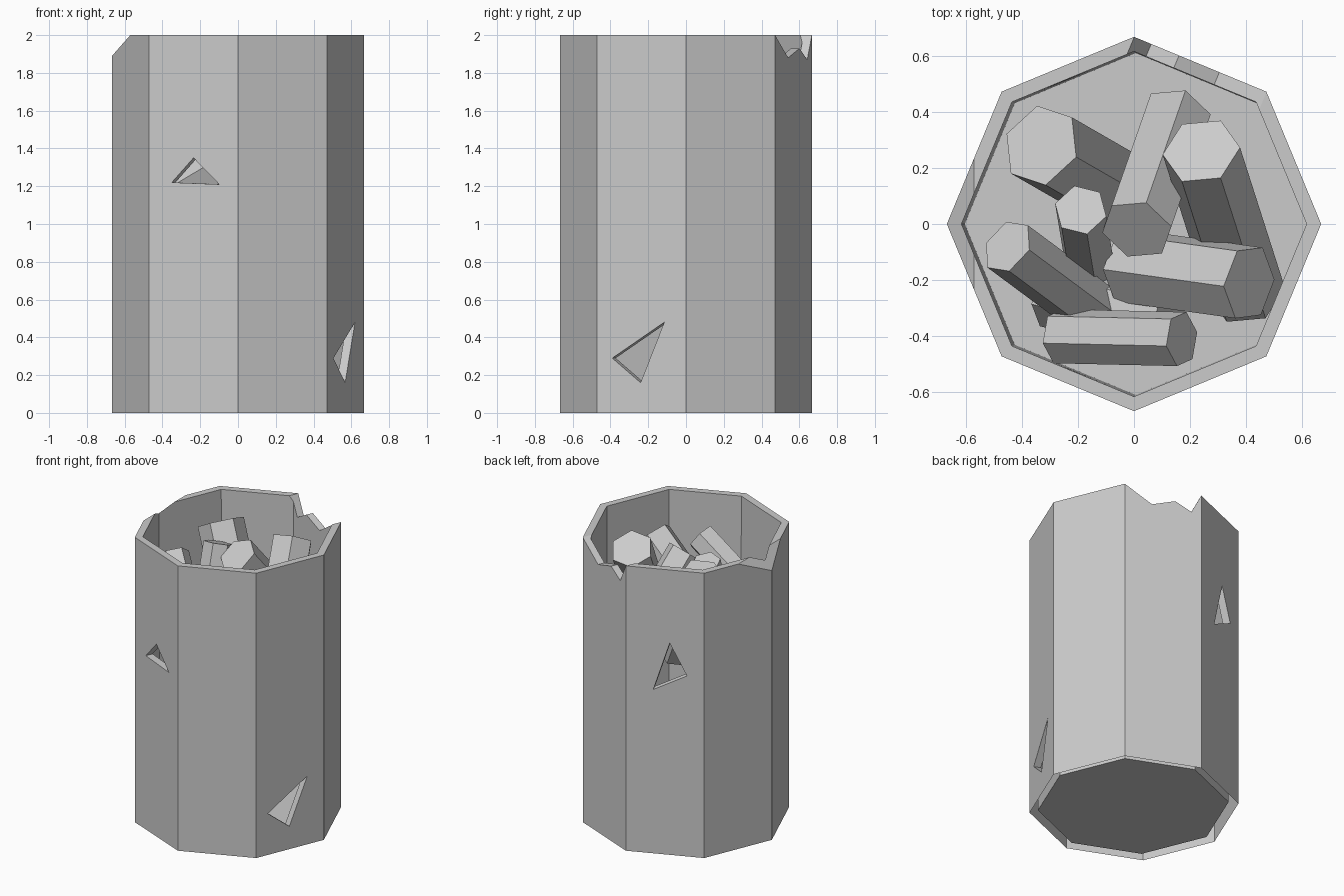
import bpy, bmesh
from math import cos, sin, radians, pi
from mathutils import Vector

if "Cube" in bpy.data.objects:
    bpy.data.objects.remove(bpy.data.objects["Cube"])

R, RI, H, FLOOR = 0.667, 0.615, 2.0, 0.012


def make_object(name, bm):
    bmesh.ops.recalc_face_normals(bm, faces=bm.faces)
    mesh = bpy.data.meshes.new(name)
    bm.to_mesh(mesh)
    bm.free()
    ob = bpy.data.objects.new(name, mesh)
    bpy.context.collection.objects.link(ob)
    return ob


def prism(name, pts, offset):
    """Closed prism: polygon pts swept by the offset vector."""
    bm = bmesh.new()
    a = [bm.verts.new(p) for p in pts]
    b = [bm.verts.new(p + offset) for p in pts]
    n = len(pts)
    bm.faces.new(a)
    bm.faces.new(b)
    for i in range(n):
        bm.faces.new((a[i], a[(i + 1) % n], b[(i + 1) % n], b[i]))
    return make_object(name, bm)


def ring(bm, r, z, dx=0.0):
    return [bm.verts.new((r * cos(i * pi / 4) + dx, r * sin(i * pi / 4), z)) for i in range(8)]


# octagonal barrel: outer wall, rim, inner wall and floor
bm = bmesh.new()
rings = [ring(bm, R, 0), ring(bm, R, H), ring(bm, RI, H), ring(bm, RI - 0.006, FLOOR, 0.006)]
bm.faces.new(rings[0])
bm.faces.new(rings[3])
for lo, hi in zip(rings, rings[1:]):
    for i in range(8):
        j = (i + 1) % 8
        bm.faces.new((lo[i], lo[j], hi[j], hi[i]))
barrel = make_object("barrel", bm)


# damage: each cut is drawn on a wall as (fraction along wall, height)
def wall_cutter(name, angle, outline):
    a, b = radians(angle), radians(angle + 45)
    p, q = Vector((cos(a), sin(a), 0)) * R, Vector((cos(b), sin(b), 0)) * R
    n = (p + q).normalized()
    pts = [p.lerp(q, f) + Vector((0, 0, z)) + n * 0.06 for f, z in outline]
    return prism(name, pts, n * -0.14)


cutters = [
    wall_cutter("front_hole_cutter", -135, [(0.257, 1.22), (0.5, 1.35), (0.79, 1.21)]),
    wall_cutter("right_hole_cutter", -45, [(0.172, 0.29), (0.49, 0.16), (0.756, 0.48)]),
    wall_cutter("back_hole_cutter", 90, [(0.56, 1.486), (0.78, 1.267), (0.35, 1.15)]),
    wall_cutter("rim_notch_cutter", 45, [(-0.002, 2.1), (-0.002, 2.0), (0.355, 1.88), (0.66, 1.93),
                                         (0.87, 1.87), (0.998, 2.0), (0.998, 2.1)]),
    prism("rim_corner_cutter", [Vector((x, -0.5, z)) for x, z in
                                ((-0.482, 2.1), (-0.75, 2.1), (-0.75, 1.796))], Vector((0, 1, 0))),
]
bpy.context.view_layer.objects.active = barrel
for c in cutters:
    m = barrel.modifiers.new(c.name, "BOOLEAN")
    m.operation, m.solver, m.object = "DIFFERENCE", "EXACT", c
    bpy.ops.object.modifier_apply(modifier=m.name)
    bpy.data.objects.remove(c)

# open underside between the outer wall and the floor
bm = bmesh.new()
bm.from_mesh(barrel.data)
low = [f for f in bm.faces if all(v.co.z < 0.001 for v in f.verts)]
bmesh.ops.delete(bm, geom=low, context="FACES_ONLY")
bm.to_mesh(barrel.data)
bm.free()


# six-sided chunks piled inside: upper end, lower end, radius, spin
def chunk(i, top, bottom, r, spin):
    top, bottom = Vector(top), Vector(bottom)
    axis = bottom - top
    u = axis.cross(Vector((0, 0, 1))).normalized()
    v = axis.cross(u).normalized()
    pts = []
    for k in range(6):
        t = radians(spin + 60 * k)
        pts.append(top + (u * cos(t) + v * sin(t)) * r)
    prism(f"chunk_{i}", pts, axis)


chunks = [
    ((0.24, 0.26, 1.90), (0.40, -0.24, 1.12), 0.140, 15),
    ((-0.33, 0.28, 1.86), (0.0, 0.09, 1.2), 0.150, 20),
    ((0.01, -0.02, 1.83), (0.15, 0.38, 1.3), 0.130, 30),
    ((-0.45, -0.08, 1.74), (-0.14, -0.31, 1.36), 0.105, 10),
    ((-0.19, 0.05, 1.84), (-0.15, -0.19, 1.2), 0.095, 25),
    ((0.41, -0.21, 1.76), (-0.02, -0.15, 1.40), 0.140, 20),
    ((0.17, -0.41, 1.75), (-0.27, -0.40, 1.45), 0.100, 15),
    ((0.12, -0.36, 1.45), (-0.30, -0.25, 1.2), 0.120, 5),
]
for i, c in enumerate(chunks):
    chunk(i + 1, *c)
